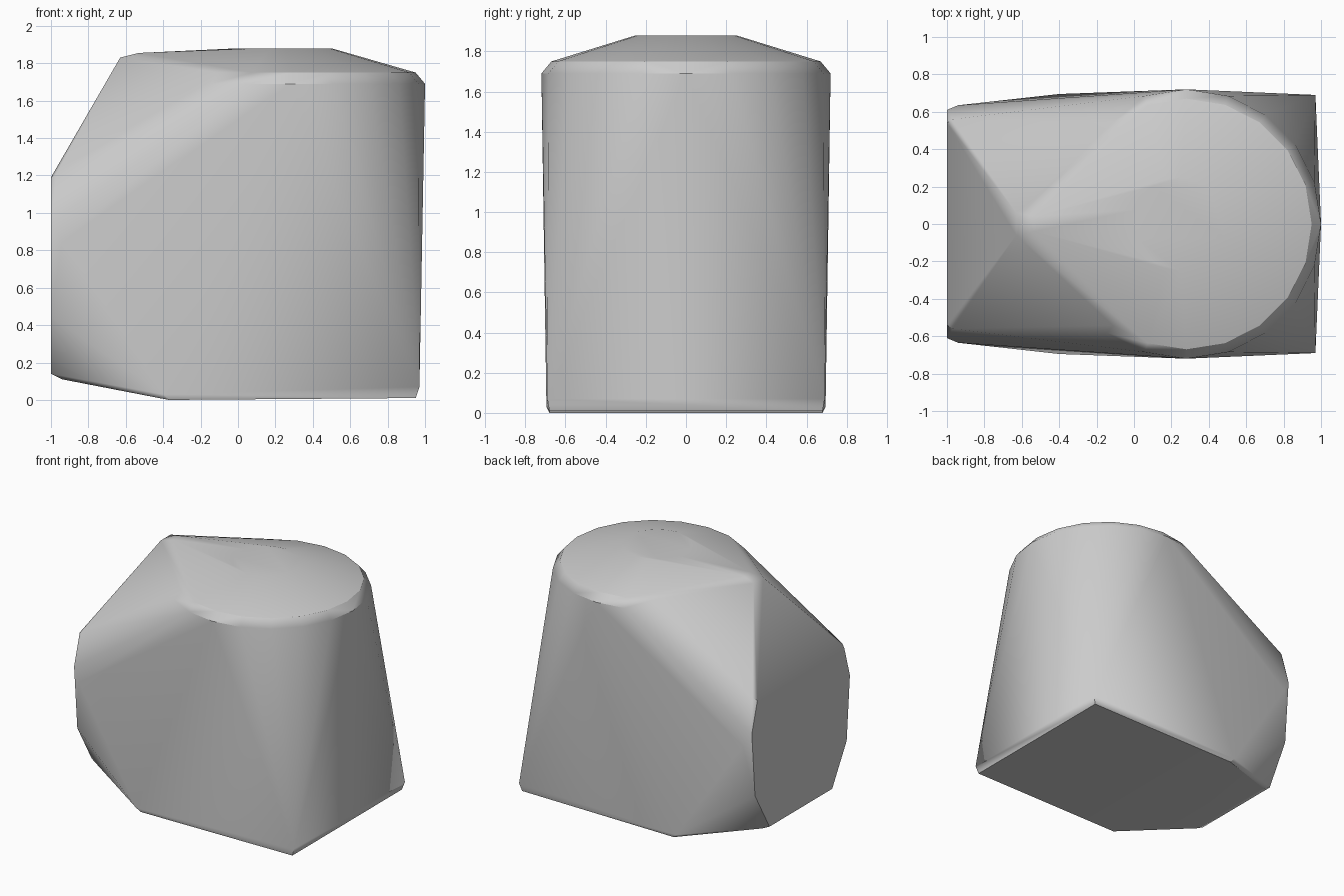
import bpy, bmesh, math

cube = bpy.data.objects.get("Cube")
if cube:
    bpy.data.objects.remove(cube, do_unlink=True)

# One plain grey
grey = bpy.data.materials.new("plain grey")
grey.use_nodes = True
colour = (0.6, 0.6, 0.6, 1)
grey.diffuse_color = colour
grey.node_tree.nodes["Principled BSDF"].inputs["Base Color"].default_value = colour

bm = bmesh.new()


def ring(cx, radius, z, count=20):
    """Horizontal circle of points."""
    for i in range(count):
        a = math.tau * i / count
        bm.verts.new((cx + radius * math.cos(a), radius * math.sin(a), z))


def pair(x, y, z):
    """Point mirrored across the y = 0 plane."""
    for side in (-1, 1):
        bm.verts.new((x, side * y, z))


# Domed round top: shoulder, rim and cap
ring(0.28, 0.72, 1.69)
ring(0.28, 0.67, 1.75)
ring(0.25, 0.25, 1.88)

# Flat base with tiny rounded corners
for p in [(0.95, 0.68, 0.01), (0.97, 0.69, 0.07), (-0.37, 0.68, 0),
          (-0.40, 0.695, 0.03)]:
    pair(*p)

# Flat octagonal end and its worn edge
for p in [(-1, 0.39, 0.14), (-1, 0.57, 0.45), (-1, 0.61, 0.95),
          (-1, 0.54, 1.19), (-0.94, 0.39, 0.11), (-0.94, 0.635, 0.85),
          (-0.97, 0.56, 1.21)]:
    pair(*p)

# Peak above the sloping facet
pair(-0.63, 0.06, 1.83)
pair(-0.53, 0.04, 1.855)

# Wrap every point in one faceted skin
hull = bmesh.ops.convex_hull(bm, input=bm.verts[:], use_existing_faces=False)
bm.verts.ensure_lookup_table()
loose = [v for v in bm.verts if not v.link_faces]
bmesh.ops.delete(bm, geom=loose, context='VERTS')
bmesh.ops.dissolve_limit(bm, angle_limit=math.radians(0.5),
                         verts=bm.verts[:], edges=bm.edges[:])
bmesh.ops.recalc_face_normals(bm, faces=bm.faces[:])

mesh = bpy.data.meshes.new("faceted_body")
bm.to_mesh(mesh)
bm.free()
mesh.materials.append(grey)
body = bpy.data.objects.new("faceted_body", mesh)
bpy.context.collection.objects.link(body)

# Soft shading across gentle creases, crisp at the hard edges
bpy.ops.object.select_all(action='DESELECT')
body.select_set(True)
bpy.context.view_layer.objects.active = body
bpy.ops.object.shade_smooth_by_angle(angle=math.radians(32))
weighted = body.modifiers.new("weighted_normals", 'WEIGHTED_NORMAL')
weighted.keep_sharp = True
